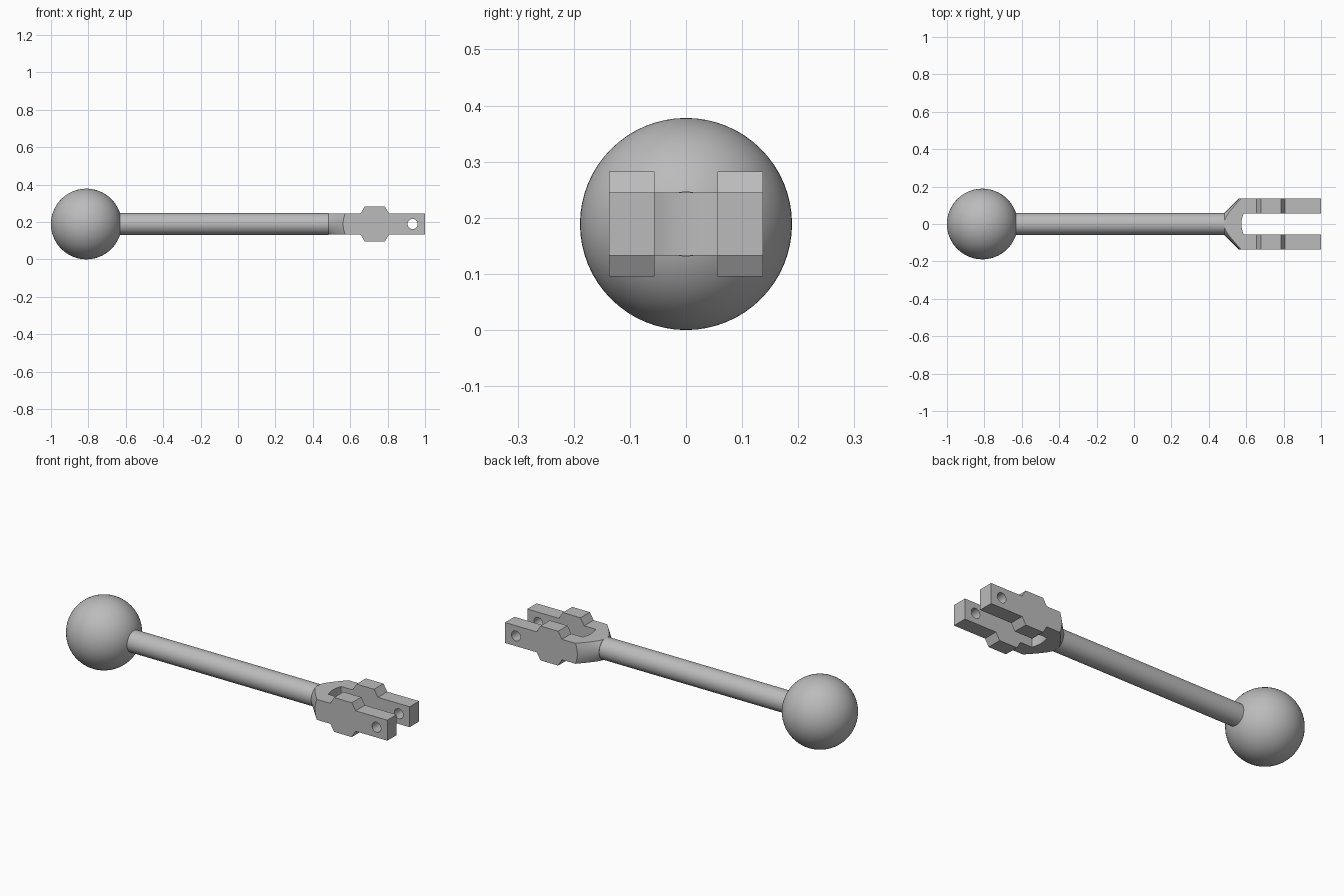
import bpy, math
from mathutils import Matrix

if "Cube" in bpy.data.objects:
    bpy.data.objects.remove(bpy.data.objects["Cube"], do_unlink=True)

AXIS_Z = 0.189
BALL_R = 0.189
ROD_R = 0.058
HALF_H = 0.056      # fork half height
HALF_W = 0.137      # fork half width
SLOT = 0.056        # slot half width
FORK_X = 0.485

steel = bpy.data.materials.new("grey steel")
steel.use_nodes = True
steel.diffuse_color = (0.5, 0.5, 0.5, 1)
steel.node_tree.nodes["Principled BSDF"].inputs["Base Color"].default_value = (0.5, 0.5, 0.5, 1)


def prism(name, outline, lo, hi, axis):
    """Extrude a 2D outline along Y (outline is x,z) or Z (outline is x,y)."""
    def point(a, b, d):
        return (a, d, b) if axis == "Y" else (a, b, d)
    n = len(outline)
    verts = [point(a, b, d) for d in (lo, hi) for a, b in outline]
    faces = [list(range(n)), list(range(n, 2 * n))]
    faces += [[i, (i + 1) % n, n + (i + 1) % n, n + i] for i in range(n)]
    return make(name, verts, faces)


def make(name, verts, faces):
    mesh = bpy.data.meshes.new(name)
    mesh.from_pydata(verts, [], faces)
    obj = bpy.data.objects.new(name, mesh)
    bpy.context.collection.objects.link(obj)
    activate(obj)
    bpy.ops.object.mode_set(mode="EDIT")
    bpy.ops.mesh.select_all(action="SELECT")
    bpy.ops.mesh.normals_make_consistent(inside=False)
    bpy.ops.object.mode_set(mode="OBJECT")
    return obj


def activate(obj):
    bpy.ops.object.select_all(action="DESELECT")
    obj.select_set(True)
    bpy.context.view_layer.objects.active = obj


def lathe(name, profile, segments=96):
    """Revolve (x, radius) points about the long axis."""
    verts, faces = [], []
    for x, r in profile:
        for i in range(segments):
            a = math.tau * i / segments
            verts.append((x, r * math.cos(a), AXIS_Z + r * math.sin(a)))
    for k in range(len(profile) - 1):
        for i in range(segments):
            j = (i + 1) % segments
            faces.append([k * segments + i, k * segments + j,
                          (k + 1) * segments + j, (k + 1) * segments + i])
    last = (len(profile) - 1) * segments
    faces += [list(range(segments)), list(range(last, last + segments))]
    return make(name, verts, faces)


def cut(target, cutter, operation):
    activate(target)
    mod = target.modifiers.new("cut", "BOOLEAN")
    mod.operation, mod.solver, mod.object = operation, "EXACT", cutter
    bpy.ops.object.modifier_apply(modifier=mod.name)
    bpy.data.objects.remove(cutter, do_unlink=True)


def finish(obj):
    obj.data.materials.clear()
    obj.data.materials.append(steel)
    activate(obj)
    bpy.ops.object.shade_smooth_by_angle(angle=math.radians(20))


# Ball end
bpy.ops.mesh.primitive_uv_sphere_add(segments=64, ring_count=32, radius=BALL_R,
                                     location=(-1 + BALL_R, 0, AXIS_Z))
ball = bpy.context.object
ball.name = "ball_end"
finish(ball)

# Rod
finish(lathe("rod", [(-0.7, ROD_R), (FORK_X, ROD_R)], 64))

# Fork body: side profile with raised shoulders, mirrored top to bottom
top = [(FORK_X, HALF_H), (0.655, HALF_H), (0.678, 0.094),
       (0.785, 0.094), (0.808, HALF_H), (1, HALF_H)]
side = [(x, AXIS_Z + h) for x, h in top] + [(x, AXIS_Z - h) for x, h in reversed(top)]
fork = prism("fork", side, -HALF_W, HALF_W, "Y")

# Conical neck of the fork
cone = lathe("neck_cutter", [(FORK_X - 0.005, 0.055), (FORK_X, ROD_R + 0.002),
                             (0.635, 0.21), (1.1, 0.21)])
cut(fork, cone, "INTERSECT")

# Slot between the prongs, with a shallow curved end
steps = 12
end = []
for i in range(steps + 1):
    y = SLOT * (1 - 2 * i / steps)
    end.append((0.575 + 0.15 - math.sqrt(0.15 ** 2 - y * y), y))
cut(fork, prism("slot_cutter", end + [(1.1, -SLOT), (1.1, SLOT)], 0, 0.5, "Z"), "DIFFERENCE")

# Pin hole through both prongs
hole = [(0.934 + 0.027 * math.cos(math.tau * i / 32),
         AXIS_Z + 0.027 * math.sin(math.tau * i / 32)) for i in range(32)]
cut(fork, prism("hole_cutter", hole, -0.3, 0.3, "Y"), "DIFFERENCE")
finish(fork)
